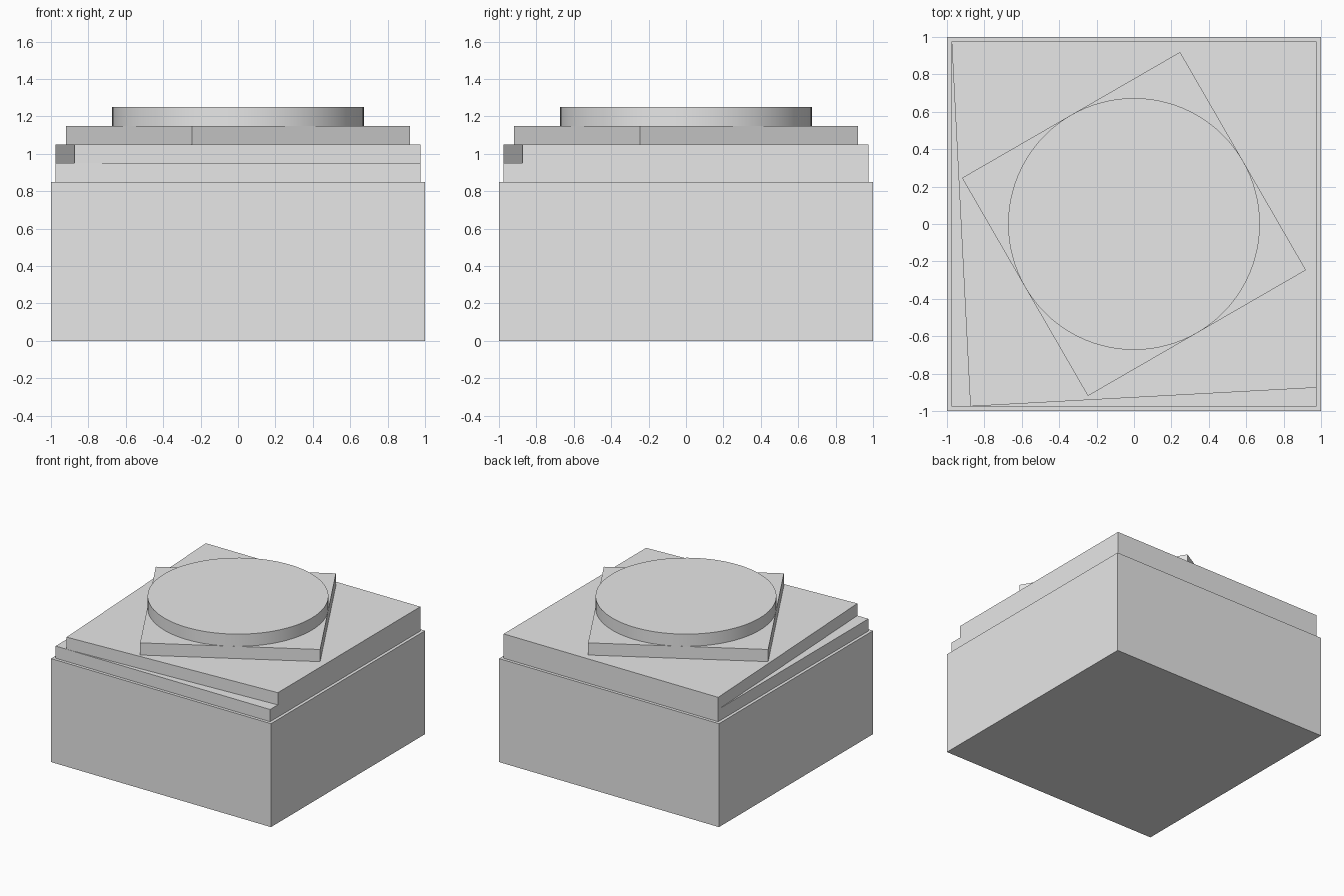
import bpy
from math import radians

cube = bpy.data.objects.get("Cube")
if cube:
    bpy.data.objects.remove(cube, do_unlink=True)

# One plain grey for every tier
GREY = (0.8, 0.8, 0.8, 1.0)
grey = bpy.data.materials.new("plain grey")
grey.use_nodes = True
grey.diffuse_color = GREY
grey.node_tree.nodes["Principled BSDF"].inputs["Base Color"].default_value = GREY


def slab(name, outline, bottom, top):
    """Upright prism from a counter-clockwise outline."""
    n = len(outline)
    verts = [(x, y, z) for z in (bottom, top) for x, y in outline]
    faces = [tuple(reversed(range(n))), tuple(range(n, 2 * n))]
    faces += [(i, (i + 1) % n, (i + 1) % n + n, i + n) for i in range(n)]
    mesh = bpy.data.meshes.new(name)
    mesh.from_pydata(verts, [], faces)
    mesh.materials.append(grey)
    obj = bpy.data.objects.new(name, mesh)
    bpy.context.collection.objects.link(obj)
    return obj


def square(h):
    return [(-h, -h), (h, -h), (h, h), (-h, h)]


# Square base block and the slightly smaller step above it
BASE, STEP, TILT, TURN, DISC = 0.85, 0.95, 1.05, 1.15, 1.25
slab("base_block", square(1.0), 0, BASE)
slab("lower_step", square(0.975), BASE, STEP)

# Skewed plate: two corners pulled in, so the front and right sides slant
skewed = [(-0.875, -0.975), (0.975, -0.875), (0.975, 0.975), (-0.975, 0.975)]
slab("skewed_plate", skewed, STEP, TILT)

# Square plate turned on the spot
turned = slab("turned_plate", square(0.673), TILT, TURN)
turned.rotation_euler.z = radians(30)

# Round disc on top
bpy.ops.mesh.primitive_cylinder_add(vertices=96, radius=0.673, depth=DISC - TURN,
                                    location=(0, 0, (TURN + DISC) / 2))
disc = bpy.context.object
disc.name = "top_disc"
disc.data.materials.append(grey)
bpy.ops.object.shade_smooth_by_angle(angle=radians(30))
